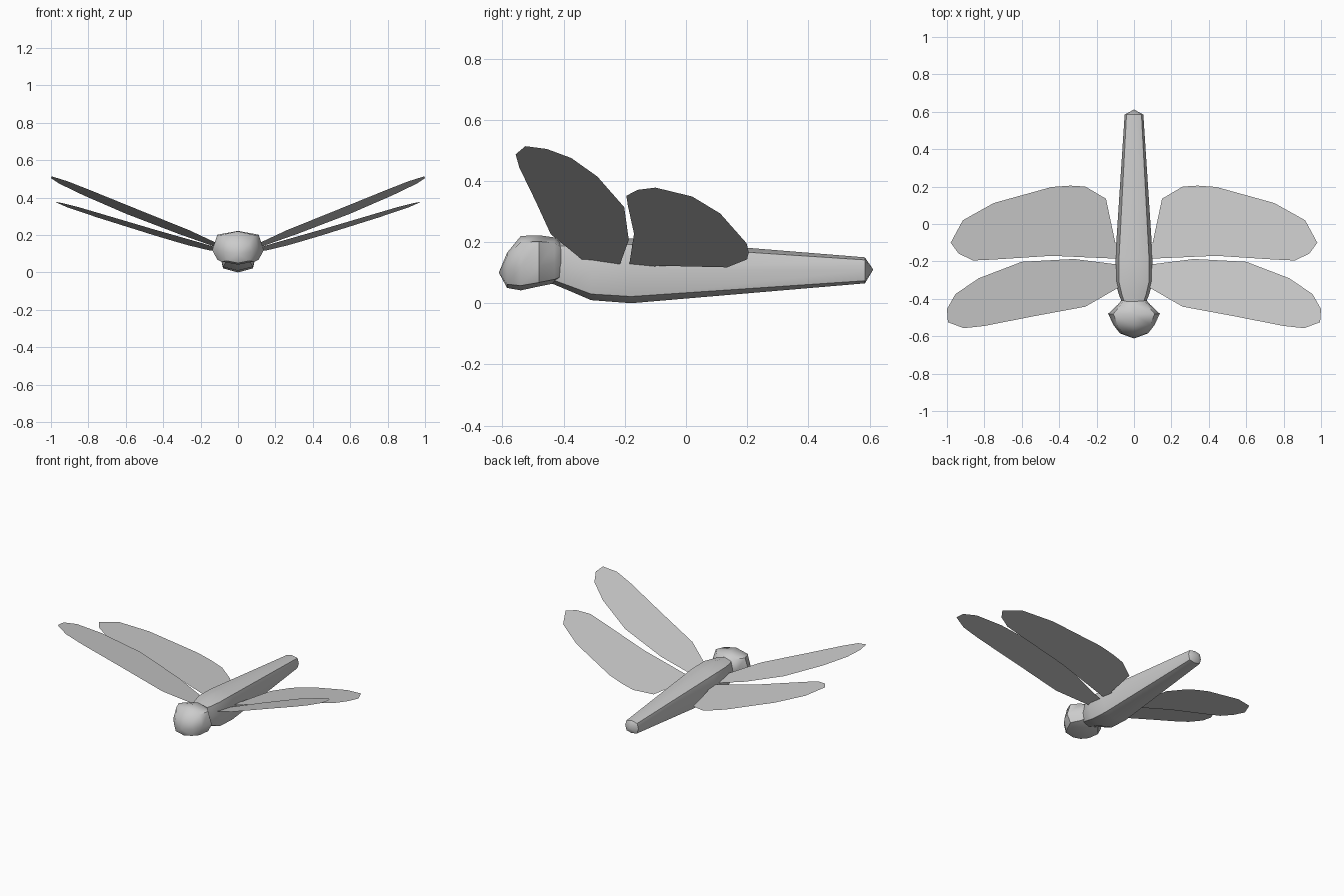
import bpy, bmesh, math

if "Cube" in bpy.data.objects:
    bpy.data.objects.remove(bpy.data.objects["Cube"])


def material(name, v):
    m = bpy.data.materials.new(name)
    m.diffuse_color = (v, v, v, 1)
    m.use_nodes = True
    m.node_tree.nodes["Principled BSDF"].inputs["Base Color"].default_value = m.diffuse_color
    return m


grey = material("plain grey", 0.6)


def add_object(name, bm):
    mesh = bpy.data.meshes.new(name)
    bm.to_mesh(mesh)
    bm.free()
    mesh.materials.append(grey)
    ob = bpy.data.objects.new(name, mesh)
    bpy.context.collection.objects.link(ob)
    return ob


def loft(name, rings, boxy, front, back, sides=8):
    """Rings are (y, half width, top z, bottom z, z of widest point)."""
    bm = bmesh.new()
    loops = []
    for y, rx, top, bot, mid in rings:
        loop = []
        for i in range(sides):
            a = 2 * math.pi * i / sides
            k = boxy / math.sqrt(0.5) if i % 2 else 1
            s = math.sin(a)
            h = (top - mid) if s > 0 else (mid - bot)
            loop.append(bm.verts.new((rx * k * math.cos(a), y, mid + h * k * s)))
        loops.append(loop)
    for a, b in zip(loops, loops[1:]):
        for i in range(sides):
            j = (i + 1) % sides
            bm.faces.new((a[i], a[j], b[j], b[i]))
    for tip, loop in ((front, loops[0]), (back, loops[-1])):
        v = bm.verts.new((0, *tip))
        for i in range(sides):
            bm.faces.new((v, loop[i], loop[(i + 1) % sides]))
    bmesh.ops.recalc_face_normals(bm, faces=bm.faces)
    ob = add_object(name, bm)
    bpy.context.view_layer.objects.active = ob
    ob.select_set(True)
    bpy.ops.object.shade_smooth_by_angle(angle=math.radians(50))
    ob.select_set(False)


# head with bulging eyes
loft("head", [(-0.585, 0.075, 0.165, 0.05, 0.11),
              (-0.54, 0.11, 0.22, 0.042, 0.12),
              (-0.48, 0.138, 0.222, 0.055, 0.12),
              (-0.43, 0.085, 0.215, 0.065, 0.13),
              (-0.40, 0.06, 0.19, 0.08, 0.13)],
     0.8, (-0.612, 0.1), (-0.39, 0.13))

# thorax and tapering tail
loft("body", [(-0.44, 0.055, 0.2, 0.065, 0.13),
              (-0.38, 0.08, 0.205, 0.04, 0.12),
              (-0.31, 0.1, 0.215, 0.01, 0.11),
              (-0.18, 0.1, 0.212, 0.0, 0.11),
              (0.585, 0.05, 0.15, 0.065, 0.108)],
     0.8, (-0.45, 0.13), (0.612, 0.11))

# flat wings: outline seen from above, lifted onto a sloping plane
FRONT = [(0.05, -0.22), (0.1, -0.215), (0.32, -0.187), (0.6, -0.202), (0.83, -0.29),
         (0.955, -0.375), (1.0, -0.455), (0.995, -0.525), (0.91, -0.557),
         (0.8, -0.545), (0.53, -0.492), (0.26, -0.442), (0.1, -0.35), (0.05, -0.32)]
HIND = [(0.07, -0.1), (0.1, -0.1), (0.15, 0.135), (0.26, 0.2), (0.34, 0.205),
        (0.44, 0.198), (0.75, 0.112), (0.915, 0.02), (0.98, -0.1), (0.938, -0.158),
        (0.86, -0.195), (0.75, -0.19), (0.44, -0.17), (0.1, -0.185), (0.07, -0.185)]
for name, outline, y0, bx, cy in (("front_wing", FRONT, -0.22, 0.374, -0.16),
                                  ("hind_wing", HIND, -0.185, 0.29, -0.085)):
    for side, s in (("right", 1), ("left", -1)):
        bm = bmesh.new()
        f = bm.faces.new([bm.verts.new((s * x, y, 0.13 + bx * (x - 0.1) + cy * (y - y0)))
                          for x, y in outline])
        f.normal_update()
        if f.normal.z < 0:
            f.normal_flip()
        add_object(f"{name}_{side}", bm)
